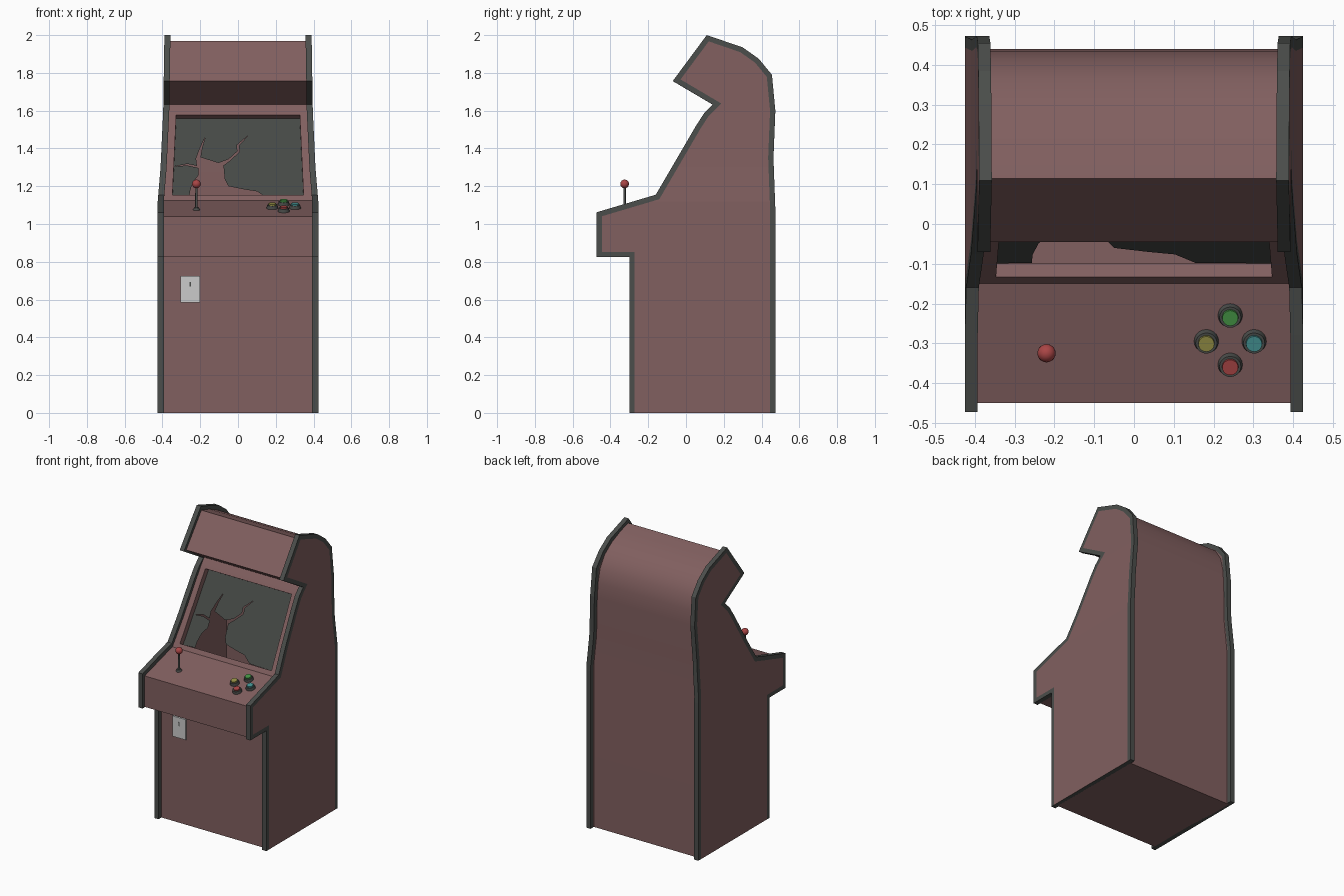
import bpy, bmesh, math
from mathutils import Matrix, Vector

if "Cube" in bpy.data.objects:
    bpy.data.objects.remove(bpy.data.objects["Cube"])


def material(name, rgb):
    m = bpy.data.materials.new(name)
    m.diffuse_color = (*rgb, 1)
    m.use_nodes = True
    m.node_tree.nodes["Principled BSDF"].inputs["Base Color"].default_value = m.diffuse_color
    return m


RED = material("cabinet_red", (0.22, 0.115, 0.115))
DARK = material("dark_trim", (0.07, 0.075, 0.07))
GLASS = material("screen_glass", (0.06, 0.065, 0.06))


def finish(name, bm, mats=(), smooth=None):
    me = bpy.data.meshes.new(name)
    bm.to_mesh(me)
    bm.free()
    ob = bpy.data.objects.new(name, me)
    bpy.context.collection.objects.link(ob)
    for m in mats:
        me.materials.append(m)
    if smooth:
        me.shade_smooth()
        me.set_sharp_from_angle(angle=math.radians(smooth))
    return ob


WIDTHS = [(-1, 0.425), (1.12, 0.425), (1.3, 0.41), (1.6, 0.396), (2.1, 0.388)]


def half_width(z):
    for (z0, w0), (z1, w1) in zip(WIDTHS, WIDTHS[1:]):
        if z <= z1:
            return w0 + (w1 - w0) * (z - z0) / (z1 - z0)


# Side panels: outlined sheet with dark border, bent inward at the top, thickened and mirrored
outline = [(-0.30, -0.1), (-0.30, 0.825), (-0.473, 0.825), (-0.473, 1.062), (-0.16, 1.155),
           (0.05, 1.515), (0.095, 1.585), (0.142, 1.632), (-0.07, 1.757), (0.11, 2.0), (0.30, 1.935),
           (0.385, 1.875), (0.455, 1.79), (0.473, 1.6), (0.463, 1.35), (0.473, 1.08), (0.473, -0.1)]
bm = bmesh.new()
face = bm.faces.new([bm.verts.new((0, y, z)) for y, z in outline])
bm.normal_update()
if face.normal.x < 0:
    face.normal_flip()
ring = bmesh.ops.inset_region(bm, faces=[face], thickness=0.028, use_even_offset=True, use_boundary=True)
for f in ring["faces"]:
    f.material_index = 1
for z in (0, 1.12, 1.3, 1.6):
    bmesh.ops.bisect_plane(bm, geom=bm.verts[:] + bm.edges[:] + bm.faces[:], plane_co=(0, 0, z),
                           plane_no=(0, 0, 1), clear_inner=(z == 0))
for v in bm.verts:
    v.co.x = half_width(v.co.z)
panel = finish("side_panels", bm, (RED, DARK))
sol = panel.modifiers.new("thickness", 'SOLIDIFY')
sol.thickness, sol.offset, sol.material_offset_rim = 0.032, -1, 1
panel.modifiers.new("mirror", 'MIRROR')

# Cabinet body: hollow shell between the panels, with the screen opening framed in its bezel
body = [(-0.268, 0), (-0.268, 0.828), (-0.45, 0.828), (-0.45, 1.04), (-0.15, 1.125),
        (0.12, 1.59), (0.152, 1.632), (-0.045, 1.757), (0.115, 1.97), (0.20, 1.945), (0.29, 1.905),
        (0.365, 1.85), (0.415, 1.77), (0.435, 1.68), (0.44, 1.58), (0.43, 1.33), (0.437, 1.1), (0.437, 0)]
BEZEL = 4
SLOPE = (0.12 + 0.15) / (1.59 - 1.125)
tilt = math.atan(SLOPE)
INWARD = Vector((0, math.cos(tilt), -math.sin(tilt))) * 0.04


def on_bezel(x, z):
    return Vector((x, -0.15 + SLOPE * (z - 1.125), z))


bm = bmesh.new()
rows = [[bm.verts.new((s * (half_width(z) - 0.016), y, z)) for s in (-1, 1)] for y, z in body]
for i, (l, r) in enumerate(rows):
    l2, r2 = rows[(i + 1) % len(rows)]
    if i != BEZEL:
        bm.faces.new((l, r, r2, l2))
        continue
    outer = [l, r, r2, l2]
    corners = [on_bezel(*p) for p in ((-0.347, 1.153), (0.347, 1.153), (0.327, 1.578), (-0.327, 1.578))]
    rim = [bm.verts.new(c) for c in corners]
    deep = [bm.verts.new(c + INWARD) for c in corners]
    for a, b in ((outer, rim), (rim, deep)):
        for k in range(4):
            n = (k + 1) % 4
            bm.faces.new((a[k], a[n], b[n], b[k]))
bmesh.ops.recalc_face_normals(bm, faces=bm.faces[:])
if bm.faces[:][0].normal.y > 0:
    bmesh.ops.reverse_faces(bm, faces=bm.faces[:])
finish("cabinet_body", bm, (RED,), 30)

# Broken screen: one concave sheet whose lower edge is the jagged hole and its cracks
hole = [(-0.257, 1.135), (-0.255, 1.17), (-0.24, 1.22), (-0.21, 1.257), (-0.21, 1.297), (-0.268, 1.31),
        (-0.337, 1.305), (-0.268, 1.318), (-0.217, 1.308), (-0.222, 1.347), (-0.2, 1.405),
        (-0.172, 1.464), (-0.19, 1.405), (-0.199, 1.353), (-0.103, 1.323), (-0.05, 1.343),
        (-0.003, 1.385), (-0.006, 1.418), (0.055, 1.47), (0.005, 1.415), (0.008, 1.382),
        (-0.045, 1.333), (-0.077, 1.31), (-0.07, 1.236), (-0.05, 1.2), (0.035, 1.183),
        (0.103, 1.172), (0.155, 1.135)]
edge = hole + [(0.347, 1.133), (0.327, 1.558), (-0.327, 1.558), (-0.347, 1.133)]
bm = bmesh.new()
f = bm.faces.new([bm.verts.new(on_bezel(x, z - INWARD.z) + INWARD) for x, z in edge])
bm.normal_update()
if f.normal.y > 0:
    f.normal_flip()
bmesh.ops.triangulate(bm, faces=[f])
finish("broken_screen", bm, (GLASS,))

# Helpers for controls standing on the sloped panel
PANEL_SLOPE = 0.085 / 0.30


def on_panel(x, y):
    return (Matrix.Translation((x, y, 1.04 + PANEL_SLOPE * (y + 0.45)))
            @ Matrix.Rotation(math.atan(PANEL_SLOPE), 4, 'X'))


def cylinder(name, matrix, r1, r2, height, mat, sides=20):
    bm = bmesh.new()
    bmesh.ops.create_cone(bm, cap_ends=True, segments=sides, radius1=r1, radius2=r2, depth=height,
                          matrix=matrix @ Matrix.Translation((0, 0, height / 2)))
    return finish(name, bm, (mat,), 35)


# Joystick
jx, jy = -0.22, -0.325
cylinder("joystick_base", on_panel(jx, jy), 0.019, 0.012, 0.012, DARK)
cylinder("joystick_shaft", Matrix.Translation((jx, jy, 1.07)), 0.007, 0.006, 0.14, DARK, 12)
bm = bmesh.new()
bmesh.ops.create_uvsphere(bm, u_segments=20, v_segments=12, radius=0.023,
                          matrix=Matrix.Translation((jx, jy, 1.212)))
CHERRY = material("control_red", (0.4, 0.06, 0.06))
finish("joystick_ball", bm, (CHERRY,), 60)

# Buttons
for name, x, y, mat in (("green", 0.242, -0.23, material("control_green", (0.06, 0.3, 0.06))),
                        ("yellow", 0.182, -0.295, material("control_yellow", (0.3, 0.28, 0.06))),
                        ("cyan", 0.302, -0.295, material("control_cyan", (0.06, 0.3, 0.3))),
                        ("red", 0.242, -0.354, CHERRY)):
    cylinder(name + "_button_ring", on_panel(x, y), 0.031, 0.027, 0.018, DARK)
    cylinder(name + "_button_cap", on_panel(x, y), 0.022, 0.020, 0.026, mat)


# Coin door with key slot
def box(name, lo, hi, mats=()):
    lo, hi = Vector(lo), Vector(hi)
    bm = bmesh.new()
    bmesh.ops.create_cube(bm, size=1, matrix=Matrix.Translation((lo + hi) / 2)
                          @ Matrix.Diagonal((*(hi - lo), 1)))
    return finish(name, bm, mats)


box("coin_door", (-0.304, -0.278, 0.585), (-0.202, -0.26, 0.725))
box("coin_slot", (-0.256, -0.280, 0.668), (-0.249, -0.27, 0.694), (DARK,))
